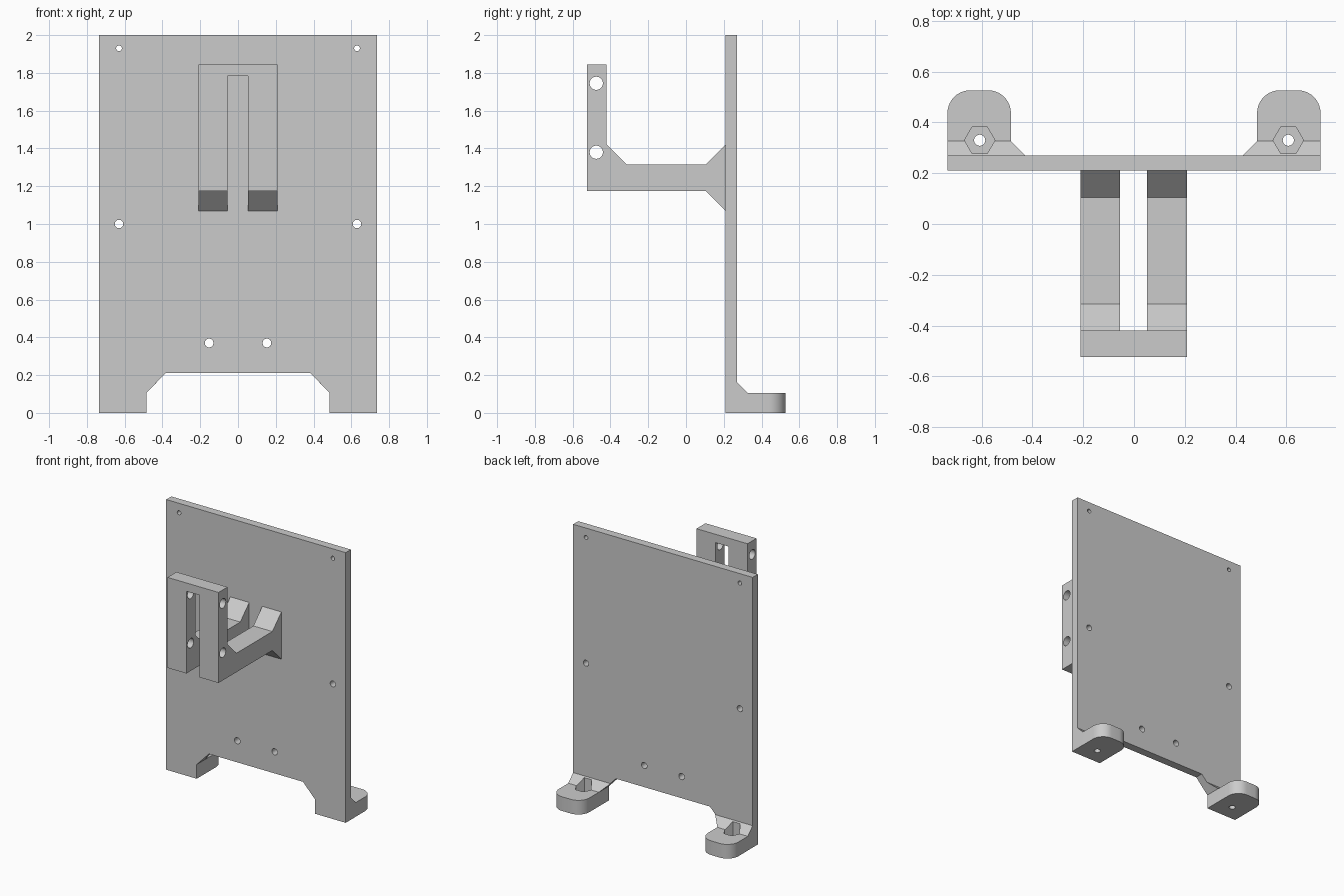
import bpy, bmesh
from math import cos, sin, pi
from mathutils import Vector

cube = bpy.data.objects.get("Cube")
if cube:
    bpy.data.objects.remove(cube, do_unlink=True)

grey = bpy.data.materials.new("plain grey")
grey.use_nodes = True
colour = (0.6, 0.6, 0.6, 1)
grey.diffuse_color = colour
grey.node_tree.nodes["Principled BSDF"].inputs["Base Color"].default_value = colour

# Axis order: two profile axes, then the extrusion axis
AXES = {"x": (1, 2, 0), "y": (0, 2, 1), "z": (0, 1, 2)}


def prism(name, points, axis, start, end):
    """Extrude a closed outline along one axis."""
    a, b, c = AXES[axis]
    bm = bmesh.new()
    verts = []
    for u, v in points:
        co = Vector()
        co[a], co[b], co[c] = u, v, start
        verts.append(bm.verts.new(co))
    face = bm.faces.new(verts)
    moved = bmesh.ops.extrude_face_region(bm, geom=[face])["geom"]
    shift = Vector()
    shift[c] = end - start
    bmesh.ops.translate(bm, vec=shift, verts=[g for g in moved if isinstance(g, bmesh.types.BMVert)])
    bmesh.ops.recalc_face_normals(bm, faces=bm.faces)
    mesh = bpy.data.meshes.new(name)
    bm.to_mesh(mesh)
    bm.free()
    mesh.materials.append(grey)
    ob = bpy.data.objects.new(name, mesh)
    bpy.context.collection.objects.link(ob)
    return ob


def ring(u, v, r, n=32):
    return [(u + r * cos(2 * pi * i / n), v + r * sin(2 * pi * i / n)) for i in range(n)]


def rect(u0, v0, u1, v1):
    return [(u0, v0), (u1, v0), (u1, v1), (u0, v1)]


def combine(ob, tools, operation="DIFFERENCE"):
    """Apply booleans and discard the tool objects."""
    for tool in tools:
        tool.hide_render = True
        mod = ob.modifiers.new("boolean", "BOOLEAN")
        mod.operation, mod.solver, mod.object = operation, "EXACT", tool
    bpy.context.view_layer.update()
    result = bpy.data.meshes.new_from_object(ob.evaluated_get(bpy.context.evaluated_depsgraph_get()))
    ob.modifiers.clear()
    ob.data = result
    for tool in tools:
        bpy.data.objects.remove(tool, do_unlink=True)


def finish(ob):
    bpy.ops.object.select_all(action="DESELECT")
    ob.select_set(True)
    bpy.context.view_layer.objects.active = ob
    bpy.ops.object.shade_smooth_by_angle(angle=pi / 6)


W, FRONT, BACK, FOOT_H, FOOT_IN = 0.735, 0.21, 0.27, 0.105, 0.485

# Back plate with the chamfered opening between its legs
half = [(0.385, 0.21), (FOOT_IN, FOOT_H), (FOOT_IN, 0), (W, 0), (W, 2)]
plate = prism("back_plate", half + [(-x, z) for x, z in reversed(half)], "y", FRONT, BACK)
holes = [(s * x, z, r) for s in (-1, 1)
         for x, z, r in ((0.63, 1.93, 0.015), (0.63, 1.0, 0.022), (0.153, 0.37, 0.023))]
combine(plate, [prism("plate_hole", ring(x, z, r), "y", 0.1, 0.4) for x, z, r in holes])
finish(plate)

# Rounded feet with a gusset, a nut pocket and a bolt hole
R, TIP = 0.09, 0.527
for side, label in ((1, "left"), (-1, "right")):
    arc = [i * pi / 20 for i in range(11)]
    outline = [(FOOT_IN, BACK), (W, BACK)]
    outline += [(W - R + R * cos(t), TIP - R + R * sin(t)) for t in arc]
    outline += [(FOOT_IN + R - R * sin(t), TIP - R + R * cos(t)) for t in arc]
    foot = prism(label + "_foot", [(side * x, y) for x, y in outline], "z", 0, FOOT_H)

    gusset = prism("gusset", [(BACK, FOOT_H), (0.327, FOOT_H), (BACK, 0.162)],
                   "x", side * FOOT_IN, side * W)
    for v in gusset.data.vertices:
        if abs(v.co.x) < 0.6:
            v.co.x = side * (FOOT_IN - (v.co.z - FOOT_H))
    combine(foot, [gusset], "UNION")

    cx, cy = side * 0.608, 0.33
    combine(foot, [prism("nut_pocket", ring(cx, cy, 0.06, 6), "z", 0.045, 0.3),
                   prism("bolt_hole", ring(cx, cy, 0.022), "z", -0.1, 0.2)])
    finish(foot)

# Forked bracket: upright, beam and flared root
side_profile = [(-0.525, 1.175), (0.105, 1.175), (FRONT, 1.07), (FRONT, 1.42), (0.105, 1.315),
                (-0.315, 1.315), (-0.42, 1.42), (-0.42, 1.845), (-0.525, 1.845)]
bracket = prism("forked_bracket", side_profile, "x", -0.21, 0.208)
tools = [prism("slot", rect(-0.055, 0.9, 0.052, 1.783), "y", -0.7, 0.4)]
tools += [prism("pin_hole", ring(-0.475, z, 0.035), "x", -0.4, 0.4) for z in (1.745, 1.38)]
combine(bracket, tools)
finish(bracket)
